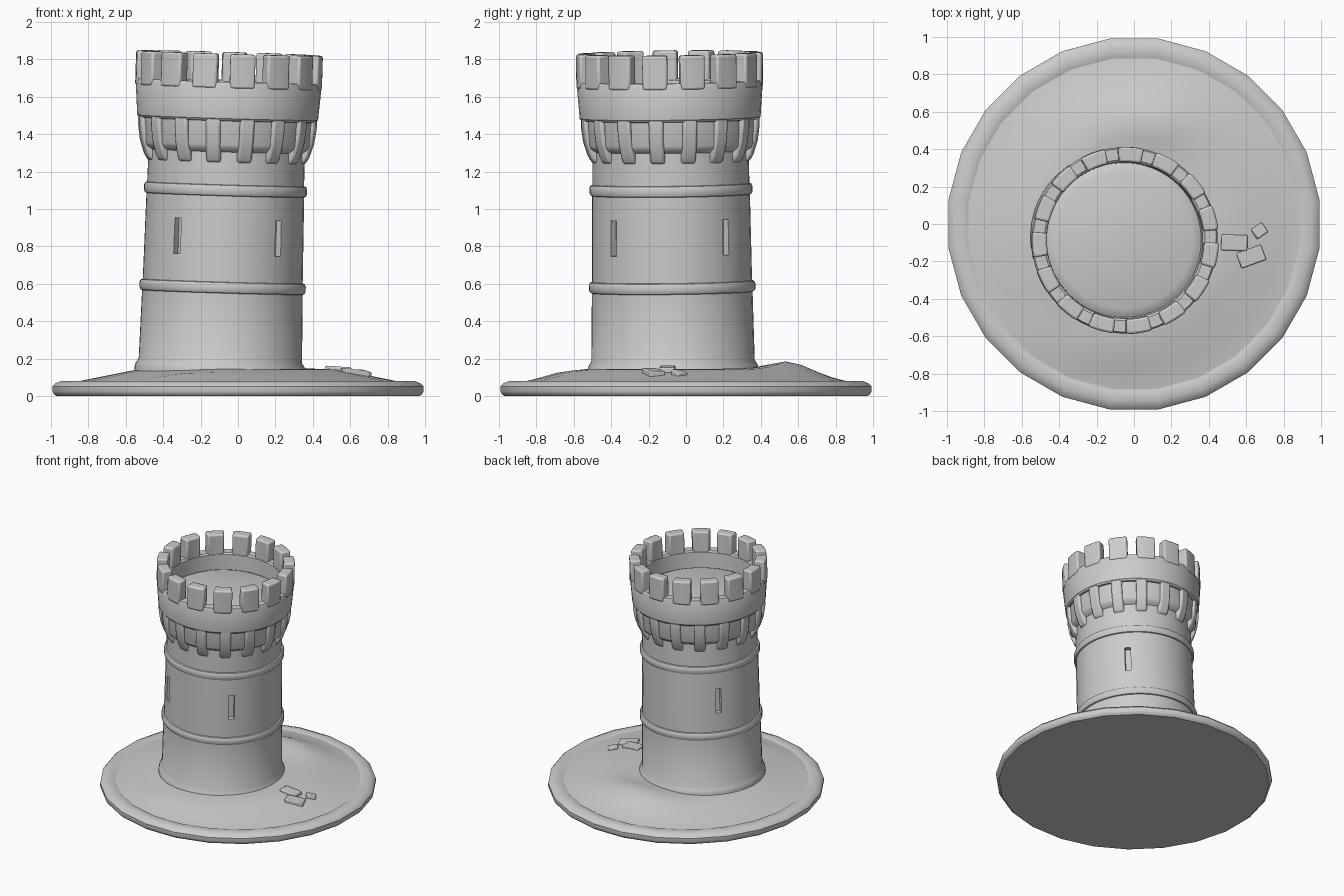
import bpy, bmesh
from math import sin, cos, radians, pi, exp, hypot
from mathutils import Matrix

if "Cube" in bpy.data.objects:
    bpy.data.objects.remove(bpy.data.objects["Cube"])

# The tower stands off-centre and leans slightly
TOWER = (Matrix.Translation((-0.10, -0.067, 0)) @ Matrix.Rotation(0.012, 4, 'X')
         @ Matrix.Rotation(0.03, 4, 'Y') @ Matrix.Rotation(radians(-9.4), 4, 'Z'))


def finish(name, bm, matrix=Matrix(), angle=35, bevel=0):
    bmesh.ops.recalc_face_normals(bm, faces=bm.faces)
    me = bpy.data.meshes.new(name)
    bm.to_mesh(me)
    bm.free()
    ob = bpy.data.objects.new(name, me)
    bpy.context.collection.objects.link(ob)
    ob.matrix_world = matrix
    if bevel:
        mod = ob.modifiers.new("bevel", 'BEVEL')
        mod.width, mod.segments, mod.limit_method = bevel, 2, 'ANGLE'
    smooth(ob, angle)
    return ob


def smooth(ob, angle):
    bpy.ops.object.select_all(action='DESELECT')
    ob.select_set(True)
    bpy.context.view_layer.objects.active = ob
    if angle:
        bpy.ops.object.shade_smooth_by_angle(angle=radians(angle))


def lathe(name, profile, n, matrix=Matrix(), phase=0, angle=35):
    """Revolve (radius, z) points; zero radius makes a pole."""
    bm = bmesh.new()
    rings = []
    for r, z in profile:
        if r == 0:
            rings.append([bm.verts.new((0, 0, z))] * n)
        else:
            rings.append([bm.verts.new((r * cos(phase + 2 * pi * i / n),
                                        r * sin(phase + 2 * pi * i / n), z)) for i in range(n)])
    for a, b in zip(rings, rings[1:]):
        for i in range(n):
            j = (i + 1) % n
            bm.faces.new(list(dict.fromkeys((a[i], a[j], b[j], b[i]))))
    return finish(name, bm, matrix, angle)


def prism(bm, bottom, top):
    """Closed solid between two matching loops."""
    a = [bm.verts.new(p) for p in bottom]
    b = [bm.verts.new(p) for p in top]
    bm.faces.new(a)
    bm.faces.new(b[::-1])
    for i in range(len(a)):
        j = (i + 1) % len(a)
        bm.faces.new((a[i], a[j], b[j], b[i]))


def box(bm, matrix, size):
    bmesh.ops.create_cube(bm, size=1, matrix=matrix @ Matrix.Diagonal((*size, 1)))


# Round base with raised lip
lathe("base_disc", [(0, 0), (0.98, 0), (0.995, 0.012), (1.0, 0.025), (1.0, 0.052),
                    (0.985, 0.068), (0.955, 0.08), (0.9, 0.08), (0.885, 0.07), (0, 0.07)],
      24, phase=radians(7.5))


# Uneven ground rising to the tower and to a ridge at the back
def ground(x, y):
    r = hypot(x, y)
    slope = min(1, max(0, (0.86 - r) / 0.34))
    ridge = exp(-((x - 0.08) / 0.32) ** 2 - ((y - 0.57) / 0.15) ** 2)
    front = exp(-((x + 0.15) / 0.35) ** 2 - ((y + 0.68) / 0.1) ** 2)
    return 0.078 + 0.068 * slope + 0.046 * ridge + 0.015 * front


bm = bmesh.new()
radii, n = (0.895, 0.86, 0.78, 0.7, 0.62, 0.54, 0.46, 0.36, 0.2), 32
rings = []
for r in radii:
    pts = [(r * cos(2 * pi * i / n), r * sin(2 * pi * i / n)) for i in range(n)]
    rings.append([bm.verts.new((x, y, 0.074 if r > 0.89 else ground(x, y))) for x, y in pts])
for a, b in zip(rings, rings[1:]):
    for i in range(n):
        j = (i + 1) % n
        bm.faces.new((a[i], a[j], b[j], b[i]))
bm.faces.new(rings[-1])
finish("ground_mound", bm, angle=60)

# Tower shaft with foot, two raised bands and the ledge under the crown
shaft = lathe("tower_shaft", [
    (0, 0.08), (0.458, 0.08), (0.458, 0.145), (0.452, 0.165), (0.437, 0.19),
    (0.43, 0.555), (0.438, 0.558), (0.445, 0.57), (0.445, 0.6), (0.438, 0.612), (0.428, 0.615),
    (0.422, 1.075), (0.43, 1.078), (0.436, 1.09), (0.436, 1.12), (0.43, 1.132), (0.42, 1.135),
    (0.418, 1.31), (0.448, 1.33), (0.456, 1.35), (0.462, 1.49), (0, 1.49)], 48, TOWER)

# Arrow slits cut into the shaft
bm = bmesh.new()
for az in (-126, -47, 43, 143):
    box(bm, Matrix.Rotation(radians(az + 9.4), 4, 'Z') @ Matrix.Translation((0.44, 0, 0.855)),
        (0.11, 0.042, 0.19))
cutter = finish("slit_cutter", bm, TOWER, angle=0)
cutter.hide_render = True
mod = shaft.modifiers.new("slits", 'BOOLEAN')
mod.operation, mod.object, mod.solver = 'DIFFERENCE', cutter, 'EXACT'
bpy.context.view_layer.update()
smooth(shaft, 0)
bpy.ops.object.modifier_apply(modifier="slits")
smooth(shaft, 35)
bpy.data.objects.remove(cutter)

# Corbels carrying the crown
bm = bmesh.new()
side = [(0.40, 1.25), (0.425, 1.255), (0.445, 1.29), (0.468, 1.36), (0.48, 1.44),
        (0.48, 1.5), (0.40, 1.5)]
for k in range(16):
    a = 2 * pi * k / 16
    loops = [[(r * cos(a) - t * sin(a), r * sin(a) + t * cos(a), z) for r, z in side]
             for t in (-0.039, 0.039)]
    prism(bm, *loops)
finish("corbels", bm, TOWER, bevel=0.014)

# Crown wall with sunken roof floor
lathe("crown_wall", [
    (0, 1.45), (0.45, 1.475), (0.474, 1.478), (0.484, 1.49), (0.498, 1.67), (0.49, 1.685),
    (0.43, 1.685), (0.418, 1.675), (0.413, 1.555), (0.395, 1.565), (0.37, 1.575), (0, 1.575)],
    60, TOWER)

# Battlement blocks
bm = bmesh.new()
for k in range(15):
    angles = [radians(24 * k + d) for d in (-8, -4, 0, 4, 8)]
    plan = [(0.50, a) for a in angles] + [(0.42, a) for a in reversed(angles)]
    prism(bm, *[[(r * cos(a), r * sin(a), z) for r, a in plan] for z in (1.65, 1.835)])
finish("battlements", bm, TOWER, bevel=0.012)

# Fallen stones beside the tower
for i, (x, y, z, rot, tilt, size) in enumerate([
        (0.535, -0.10, 0.128, -2, 4, (0.14, 0.085, 0.06)),
        (0.625, -0.175, 0.112, 20, 7, (0.14, 0.085, 0.06)),
        (0.668, -0.038, 0.108, 35, 14, (0.07, 0.062, 0.055))]):
    bm = bmesh.new()
    box(bm, Matrix(), size)
    finish(f"fallen_stone_{i + 1}", bm, Matrix.Translation((x, y, z))
           @ Matrix.Rotation(radians(rot), 4, 'Z') @ Matrix.Rotation(radians(tilt), 4, 'Y'),
           bevel=0.007)
